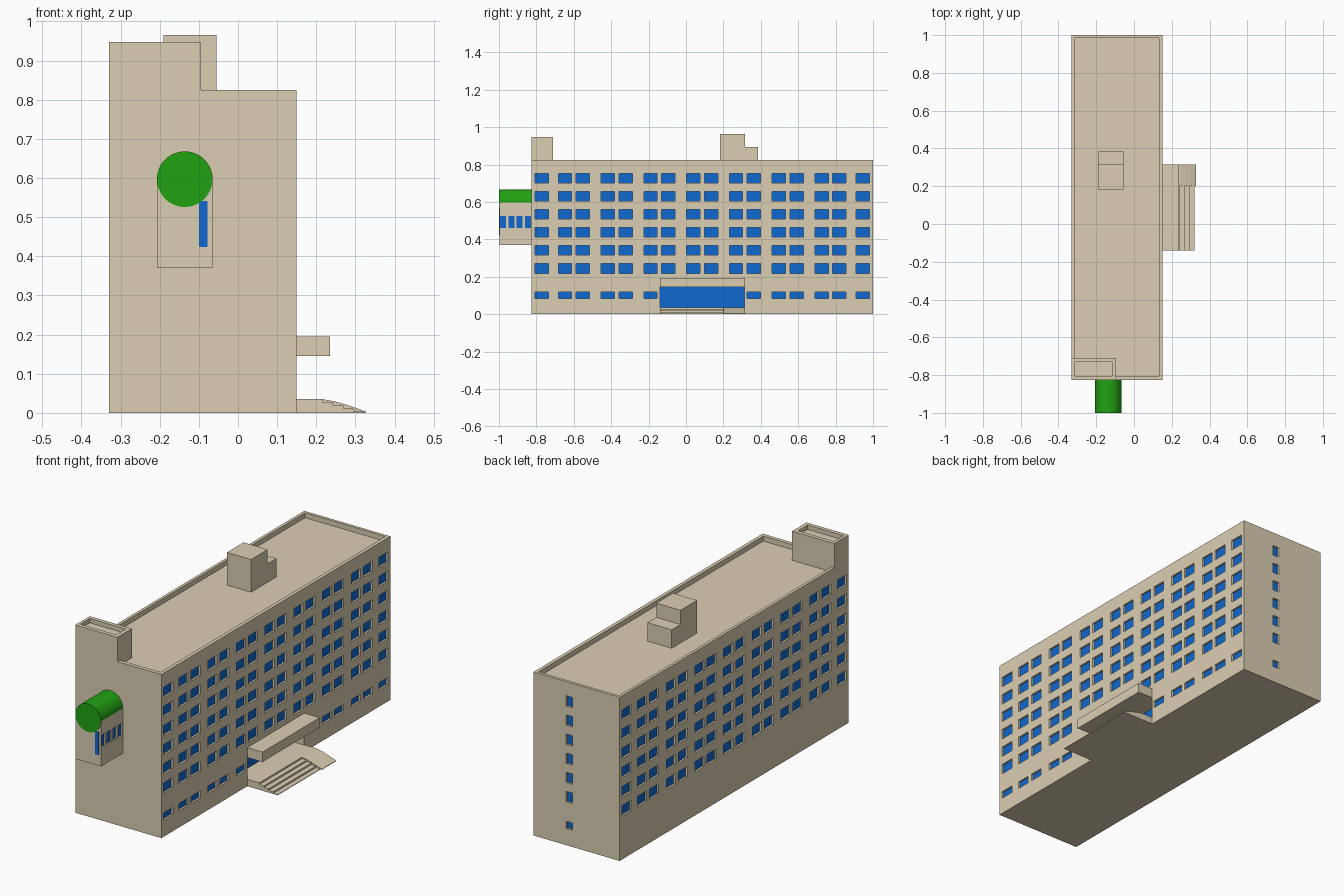
import bpy, bmesh, math
from mathutils import Vector

if "Cube" in bpy.data.objects:
    bpy.data.objects.remove(bpy.data.objects["Cube"])


def material(name, rgb):
    m = bpy.data.materials.new(name)
    m.diffuse_color = (*rgb, 1)
    m.use_nodes = True
    m.node_tree.nodes["Principled BSDF"].inputs["Base Color"].default_value = m.diffuse_color
    return m


STONE = material("stone", (0.71, 0.62, 0.45))
BLUE = material("blue_glass", (0.005, 0.14, 0.62))
GREEN = material("green", (0.015, 0.36, 0.006))


def finish(name, bm, mat):
    bmesh.ops.recalc_face_normals(bm, faces=bm.faces[:])
    me = bpy.data.meshes.new(name)
    bm.to_mesh(me)
    bm.free()
    ob = bpy.data.objects.new(name, me)
    me.materials.append(mat)
    bpy.context.collection.objects.link(ob)
    return ob


def boxes(name, spans, mat=STONE):
    """One object from boxes given as (x0, x1, y0, y1, z0, z1)."""
    bm = bmesh.new()
    for x0, x1, y0, y1, z0, z1 in spans:
        vs = bmesh.ops.create_cube(bm, size=1)["verts"]
        for v in vs:
            v.co = Vector((x1 if v.co.x > 0 else x0,
                           y1 if v.co.y > 0 else y0,
                           z1 if v.co.z > 0 else z0))
    return finish(name, bm, mat)


def prism(name, pts, y0, y1, mat=STONE):
    """Extrude an x-z profile along y."""
    bm = bmesh.new()
    f = bm.faces.new([bm.verts.new((x, y0, z)) for x, z in pts])
    new = bmesh.ops.extrude_face_region(bm, geom=[f])["geom"]
    bmesh.ops.translate(bm, vec=(0, y1 - y0, 0),
                        verts=[g for g in new if isinstance(g, bmesh.types.BMVert)])
    return finish(name, bm, mat)


def cut(ob, name, spans):
    c = boxes(name, spans)
    c.hide_render = True
    c.hide_viewport = True
    c.display_type = 'WIRE'
    m = ob.modifiers.new(name, 'BOOLEAN')
    m.operation, m.solver, m.object = 'DIFFERENCE', 'EXACT', c


X0, X1, Y0, Y1, H = -0.33, 0.15, -0.825, 1.0, 0.825
D = 0.012  # window recess

# Window layout: paired columns with a single one at each end
columns = [-0.77] + [b + 0.2286 * k for k in range(7) for b in (-0.647, -0.551)] + [0.944]
floors = [(0.245 + 0.0965 * i, 0.026) for i in range(6)]
ground = (0.102, 0.018)
holes, panes = [], []


def side_window(y, z, h, right):
    if right:
        holes.append((X1 - D, X1 + 0.02, y - 0.036, y + 0.036, z - h, z + h))
        panes.append((X1 - D - 0.002, X1 - D + 0.002, y - 0.036, y + 0.036, z - h, z + h))
    else:
        holes.append((X0 - 0.02, X0 + D, y - 0.036, y + 0.036, z - h, z + h))
        panes.append((X0 + D - 0.002, X0 + D + 0.002, y - 0.036, y + 0.036, z - h, z + h))


for y in columns:
    for z, h in floors:
        side_window(y, z, h, True)
        side_window(y, z, h, False)
    if not -0.15 < y < 0.32:
        side_window(y, *ground, True)

# Single window column on the back
for z, h in floors + [ground]:
    holes.append((-0.068, -0.032, Y1 - D, Y1 + 0.02, z - h, z + h))
    panes.append((-0.068, -0.032, Y1 - D - 0.002, Y1 - D + 0.002, z - h, z + h))

# Main block with sunken roof, windows and entrance alcove
body = boxes("main_block", [(X0, X1, Y0, Y1, 0, H)])
cut(body, "window_cutter", holes)
cut(body, "roof_cutter_side", [(-0.095, 0.132, -0.805, 0.985, 0.8, 0.9)])
cut(body, "roof_cutter_main", [(-0.315, 0.10, -0.71, 0.985, 0.8, 0.9)])
cut(body, "alcove_cutter", [(0.08, 0.2, -0.14, 0.312, 0.035, 0.145)])
boxes("window_panes", panes, BLUE)
boxes("entrance_glass", [(0.078, 0.082, -0.14, 0.312, 0.035, 0.145)], BLUE)

# Corner tower and rooftop hut
tower = boxes("corner_tower", [(X0, -0.095, Y0, -0.71, 0.8, 0.947)])
cut(tower, "tower_cutter", [(-0.315, -0.115, -0.805, -0.73, 0.925, 1.0)])
boxes("roof_hut_tall", [(-0.19, -0.055, 0.183, 0.315, 0.79, 0.965)])
boxes("roof_hut_low", [(-0.19, -0.055, 0.315, 0.385, 0.79, 0.893)])

# Projecting bay on the front with slot windows
R, CX, CZ = 0.071, -0.136, 0.597
bay = boxes("front_bay", [(CX - R, CX + R, -0.998, Y0, 0.37, CZ)])
slots, slot_panes = [], []
for i in range(4):
    y = -0.978 + 0.0445 * i
    for s in (-1, 1):
        a, b, c, d = (CX + s * (R + t) for t in (-0.01, 0.02, -0.012, -0.008))
        slots.append((min(a, b), max(a, b), y - 0.016, y + 0.016, 0.462, 0.525))
        slot_panes.append((min(c, d), max(c, d), y - 0.016, y + 0.016, 0.462, 0.525))
cut(bay, "slot_cutter", slots)
boxes("bay_slot_panes", slot_panes, BLUE)
boxes("bay_front_pane", [(-0.099, -0.078, -0.9995, -0.99, 0.424, 0.541)], BLUE)

# Green barrel on top of the bay
bpy.ops.mesh.primitive_cylinder_add(vertices=48, radius=R, depth=1.0 + Y0,
                                    location=(CX, (Y0 - 1) / 2, CZ),
                                    rotation=(math.pi / 2, 0, 0))
barrel = bpy.context.object
barrel.name = "bay_barrel_roof"
barrel.data.materials.append(GREEN)
bpy.ops.object.shade_smooth_by_angle()

# Entrance canopy, steps and ramp
boxes("entrance_canopy", [(X1, 0.235, -0.14, 0.315, 0.145, 0.195)])
steps = [(X1, 0), (X1, 0.035)]
for i in range(4):
    x, z = 0.217 + 0.026 * i, 0.035 - 0.008 * i
    steps += [(x, z), (x, z - 0.008)]
steps += [(0.32, 0.003), (0.32, 0)]
prism("entrance_steps", steps, -0.14, 0.2)
ramp = [(X1, 0), (X1, 0.035), (0.215, 0.035), (0.245, 0.03),
        (0.275, 0.0215), (0.303, 0.012), (0.327, 0.003), (0.327, 0)]
prism("entrance_ramp", ramp, 0.2, 0.315)
